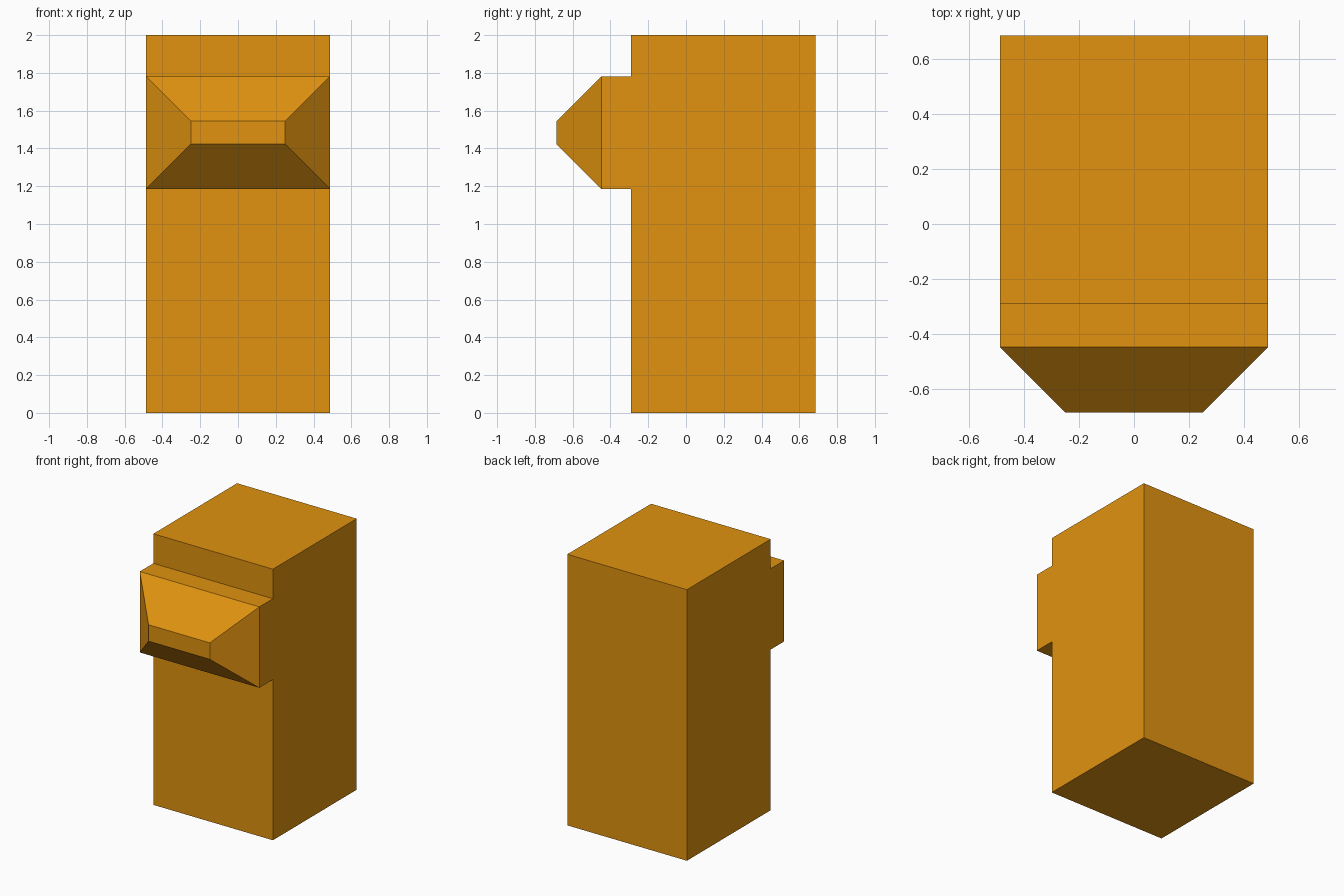
import bpy, bmesh

if "Cube" in bpy.data.objects:
    bpy.data.objects.remove(bpy.data.objects["Cube"])

HALF_W = 0.488
BEVEL = 0.238

# Side profile (y, z): tall block with a ledge on the front
profile = [(0.686, 0), (0.686, 2), (-0.29, 2), (-0.29, 1.782),
           (-0.448, 1.782), (-0.448, 1.185), (-0.29, 1.185), (-0.29, 0)]

bm = bmesh.new()
side = bm.faces.new([bm.verts.new((-HALF_W, y, z)) for y, z in profile])
ext = bmesh.ops.extrude_face_region(bm, geom=[side])
bmesh.ops.translate(bm, vec=(2 * HALF_W, 0, 0),
                    verts=[v for v in ext["geom"] if isinstance(v, bmesh.types.BMVert)])
bmesh.ops.recalc_face_normals(bm, faces=bm.faces)

# Sloped snout: inset the ledge front and pull it forward
snout = min(bm.faces, key=lambda f: f.calc_center_median().y)
bmesh.ops.inset_individual(bm, faces=[snout], thickness=BEVEL, use_even_offset=True)
bmesh.ops.translate(bm, vec=(0, -BEVEL, 0), verts=list(snout.verts))
bmesh.ops.recalc_face_normals(bm, faces=bm.faces)

mesh = bpy.data.meshes.new("block_with_snout")
bm.to_mesh(mesh)
bm.free()
block = bpy.data.objects.new("block_with_snout", mesh)
bpy.context.collection.objects.link(block)

# Orange colour
mat = bpy.data.materials.new("orange")
mat.diffuse_color = (0.75, 0.29, 0.005, 1)
mat.use_nodes = True
mat.node_tree.nodes["Principled BSDF"].inputs["Base Color"].default_value = mat.diffuse_color
mesh.materials.append(mat)
